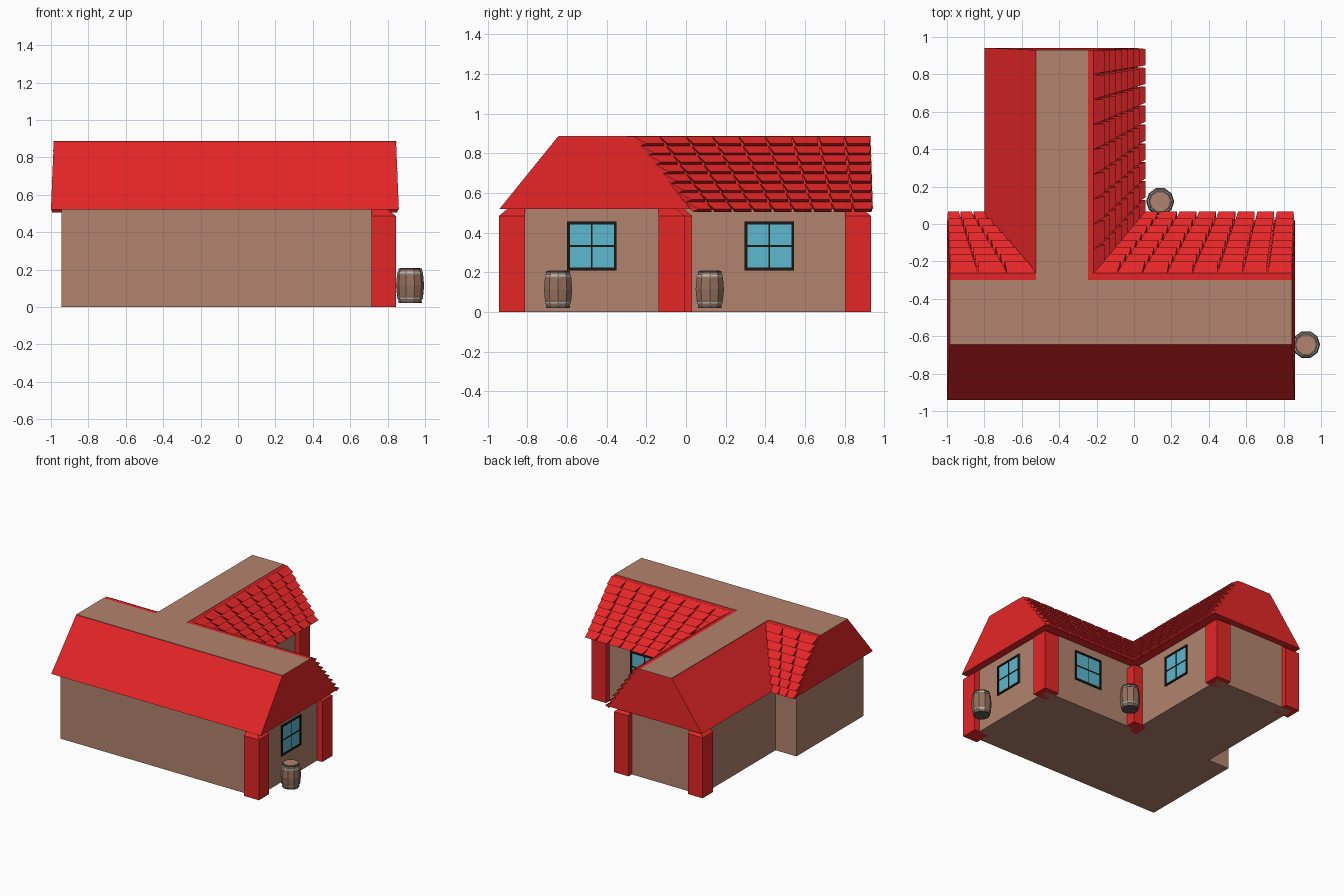
import bpy, bmesh, math
from mathutils import Vector

if "Cube" in bpy.data.objects:
    bpy.data.objects.remove(bpy.data.objects["Cube"])


def material(name, rgb):
    m = bpy.data.materials.new(name)
    m.use_nodes = True
    m.diffuse_color = (*rgb, 1)
    bsdf = next(n for n in m.node_tree.nodes if n.type == 'BSDF_PRINCIPLED')
    bsdf.inputs["Base Color"].default_value = (*rgb, 1)
    return m


TAN = material("tan plaster", (0.45, 0.23, 0.155))
RED = material("roof red", (0.78, 0.019, 0.02))
GLASS = material("window blue", (0.11, 0.48, 0.63))
BLACK = material("frame black", (0.012, 0.009, 0.006))
WOOD = material("barrel wood", (0.30, 0.165, 0.115))
STEEL = material("hoop grey", (0.5, 0.5, 0.5))
RIM = material("barrel rim", (0.11, 0.09, 0.08))


def finish(name, bm, *mats):
    bmesh.ops.recalc_face_normals(bm, faces=bm.faces)
    mesh = bpy.data.meshes.new(name)
    bm.to_mesh(mesh)
    bm.free()
    for m in mats:
        mesh.materials.append(m)
    ob = bpy.data.objects.new(name, mesh)
    bpy.context.collection.objects.link(ob)
    return ob


def loft(bm, rings):
    """Skin a stack of point rings and cap both ends."""
    rings = [[bm.verts.new(p) for p in ring] for ring in rings]
    n = len(rings[0])
    for a, b in zip(rings, rings[1:]):
        for i in range(n):
            bm.faces.new((a[i], a[(i + 1) % n], b[(i + 1) % n], b[i]))
    bm.faces.new(rings[0])
    bm.faces.new(rings[-1])


def rect(x0, x1, y0, y1, z):
    return [(x0, y0, z), (x1, y0, z), (x1, y1, z), (x0, y1, z)]


def block(name, mat, *rings):
    bm = bmesh.new()
    loft(bm, [rect(*r) for r in rings])
    return finish(name, bm, mat)


EAVE, RIDGE = 0.52, 0.885

# Walls of the two wings
block("main_wing_walls", TAN, (-0.945, 0.80, -0.90, -0.05, 0), (-0.945, 0.80, -0.90, -0.05, EAVE))
block("rear_wing_walls", TAN, (-0.76, -0.055, -0.06, 0.89, 0), (-0.76, -0.055, -0.06, 0.89, EAVE))

# Roof bodies with flat ridges
block("main_roof", RED, (-1.0, 0.86, -0.94, 0.02, EAVE), (-0.985, 0.845, -0.645, -0.265, RIDGE))
block("rear_roof", RED, (-0.80, 0.02, -0.4, 0.942, EAVE), (-0.525, -0.22, -0.4, 0.93, RIDGE))

# Plaster strips on the flat ridges
top = RIDGE + 0.003
for name, r in (("main_ridge_cap", (-0.985, 0.845, -0.643, -0.30)),
                ("rear_ridge_cap", (-0.523, -0.245, -0.30, 0.93))):
    block(name, TAN, (*r, RIDGE - 0.004), (*r, top))


# Corner columns, sloped back under the eaves on their outer sides
def column(name, cx, cy, sx, sy, width=0.13, inset=0.042):
    def ring(z, d):
        xs = sorted((cx - sx * d, cx - sx * width))
        ys = sorted((cy - sy * d, cy - sy * width))
        return (*xs, *ys, z)
    block(name, RED, ring(0, 0), ring(0.485, 0), ring(EAVE, inset))


column("front_right_column", 0.845, -0.942, 1, -1)
column("main_back_column", 0.845, -0.008, 1, 1)
column("inner_corner_column", 0.025, 0.03, 1, 1)
column("rear_left_column", -0.012, 0.932, 1, 1)
column("rear_right_column", -0.80, 0.932, -1, 1)


# Roof tiles: wedges lifted at their lower edge, filling a four-cornered slope
def tiles(name, tl, tr, bl, br, out, cols, rows=8, taper=0.07):
    tl, tr, bl, br = map(Vector, (tl, tr, bl, br))
    lift = Vector(out) * 0.032 + Vector((0, 0, 0.014))
    bm = bmesh.new()

    def at(u, v):
        return tl.lerp(tr, u).lerp(bl.lerp(br, u), v)

    for r in range(rows):
        for c in range(cols):
            u0, u1 = c / cols, (c + 1) / cols
            g = taper / cols
            v0, v1 = r / rows, (r + 1) / rows
            low = [at(u0, v0), at(u1, v0), at(u1 - g, v1), at(u0 + g, v1)]
            high = [low[0] + lift * 0.15, low[1] + lift * 0.15, low[2] + lift, low[3] + lift]
            loft(bm, [low, high])
    return finish(name, bm, RED)


LOW = 0.505
tiles("main_back_tiles", (-0.225, -0.268, RIDGE - 0.002), (0.847, -0.268, RIDGE - 0.002),
      (0.03, 0.035, LOW), (0.86, 0.035, LOW), (0, 1, 0), 8)
tiles("main_back_right_tiles", (-0.987, -0.268, RIDGE - 0.002), (-0.525, -0.268, RIDGE - 0.002),
      (-1.0, 0.035, LOW), (-0.795, 0.035, LOW), (0, 1, 0), 3)
tiles("rear_left_tiles", (-0.222, -0.268, RIDGE - 0.002), (-0.222, 0.932, RIDGE - 0.002),
      (0.03, 0.035, LOW), (0.03, 0.943, LOW), (1, 0, 0), 9)


# Windows: glass plate, frame and crossing bars
def window(name, centre, facing_x):
    def plate(part, mat, a0, a1, z0, z1, depth):
        x, y = centre
        if facing_x:
            r = (x - 0.005, x + depth, y + a0, y + a1)
        else:
            r = (x + a0, x + a1, y - 0.005, y + depth)
        block(name + part, mat, (*r, z0), (*r, z1))

    h, z0, z1, t = 0.125, 0.21, 0.455, 0.014
    mid = (z0 + z1) / 2
    plate("_glass", GLASS, -h, h, z0, z1, 0.003)
    for side, a in (("_side_a", -h), ("_side_b", h - t)):
        plate(side, BLACK, a, a + t, z0, z1, 0.009)
    for side, z in (("_sill", z0), ("_head", z1 - t)):
        plate(side, BLACK, -h, h, z, z + t, 0.009)
    plate("_upright_bar", BLACK, -0.003, 0.003, z0, z1, 0.006)
    plate("_cross_bar", BLACK, -h, h, mid - 0.004, mid + 0.004, 0.006)


window("main_end_window", (0.80, -0.475), True)
window("main_back_window", (0.40, -0.05), False)
window("rear_wing_window", (-0.055, 0.42), True)


# Barrels
def circle(x, y, r, z, n=10):
    return [(x + r * math.cos(math.tau * i / n), y + r * math.sin(math.tau * i / n), z)
            for i in range(n)]


def turned(name, mat, x, y, profile):
    bm = bmesh.new()
    loft(bm, [circle(x, y, r, z) for r, z in profile])
    return finish(name, bm, mat)


def barrel(name, x, y):
    turned(name + "_staves", WOOD, x, y,
           [(0.058, 0.022), (0.07, 0.06), (0.075, 0.115), (0.07, 0.17), (0.058, 0.203)])
    for part, z, r0, r1 in (("_lower_hoop", 0.042, 0.066, 0.068), ("_upper_hoop", 0.18, 0.068, 0.066)):
        turned(name + part, STEEL, x, y, [(r0 + 0.002, z), (r1 + 0.002, z + 0.009)])
    for part, z in (("_foot_rim", 0.02), ("_top_rim", 0.197)):
        turned(name + part, RIM, x, y, [(0.063, z), (0.063, z + 0.009)])
    turned(name + "_lid", TAN, x, y, [(0.052, 0.2), (0.052, 0.208)])


barrel("end_barrel", 0.92, -0.645)
barrel("corner_barrel", 0.14, 0.12)
